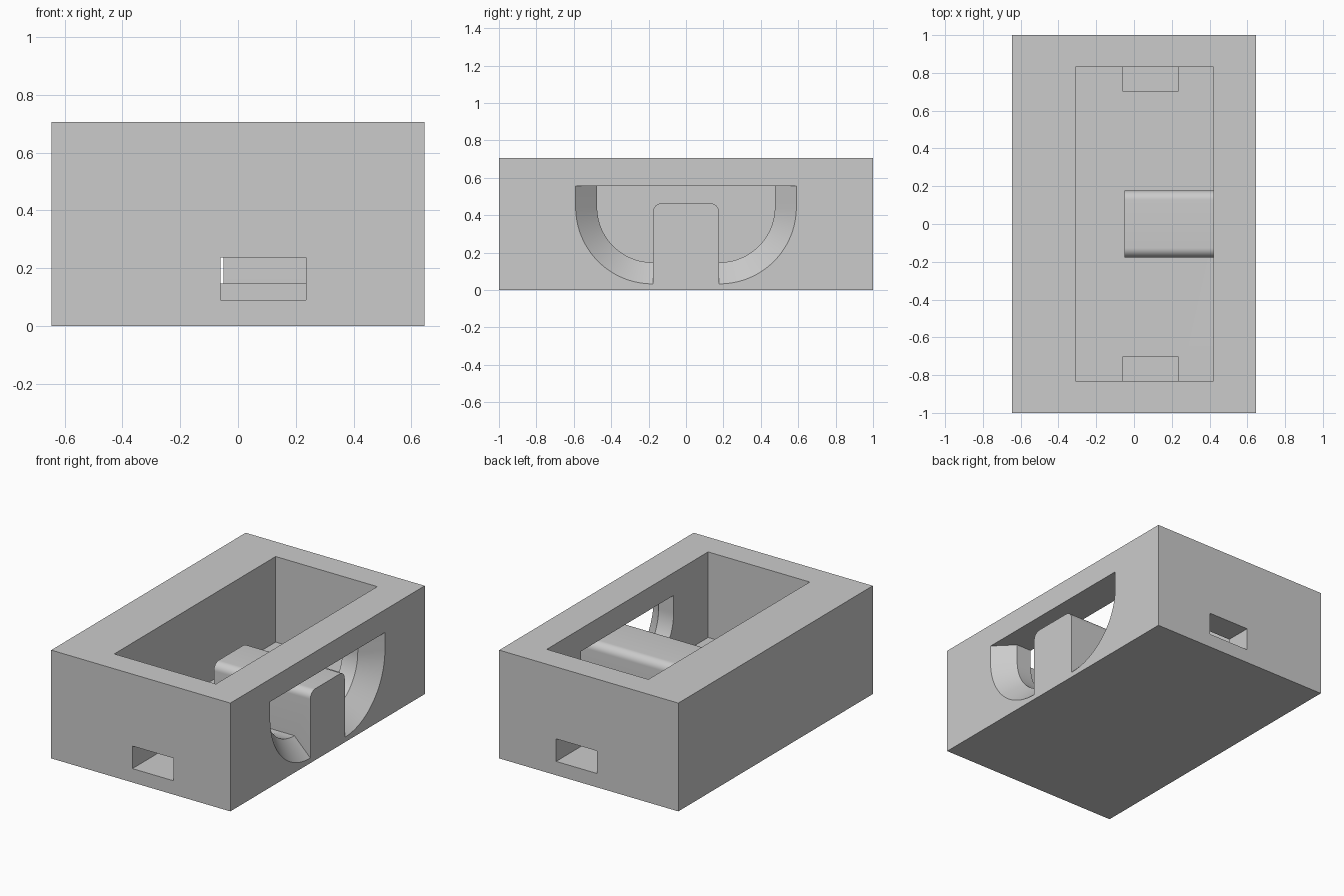
import bpy, bmesh, math

if "Cube" in bpy.data.objects:
    bpy.data.objects.remove(bpy.data.objects["Cube"])

grey = bpy.data.materials.new("light_grey")
grey.diffuse_color = (0.6, 0.6, 0.6, 1)
grey.use_nodes = True
grey.node_tree.nodes["Principled BSDF"].inputs["Base Color"].default_value = grey.diffuse_color


def loft(name, rings):
    """Closed solid through matching rings of points."""
    bm = bmesh.new()
    loops = [[bm.verts.new(p) for p in ring] for ring in rings]
    n = len(loops[0])
    for a, b in zip(loops, loops[1:]):
        for i in range(n):
            j = (i + 1) % n
            bm.faces.new((a[i], a[j], b[j], b[i]))
    bm.faces.new(loops[0])
    bm.faces.new(loops[-1])
    bmesh.ops.recalc_face_normals(bm, faces=bm.faces)
    me = bpy.data.meshes.new(name)
    bm.to_mesh(me)
    bm.free()
    me.materials.append(grey)
    ob = bpy.data.objects.new(name, me)
    bpy.context.collection.objects.link(ob)
    return ob


def box(name, x0, x1, y0, y1, z0, z1):
    ring = lambda z: [(x0, y0, z), (x1, y0, z), (x1, y1, z), (x0, y1, z)]
    return loft(name, [ring(z0), ring(z1)])


def boolean(target, tool, operation):
    mod = target.modifiers.new("cut", 'BOOLEAN')
    mod.operation = operation
    mod.solver = 'EXACT'
    mod.object = tool
    bpy.context.view_layer.objects.active = target
    bpy.ops.object.modifier_apply(modifier=mod.name)
    bpy.data.objects.remove(tool, do_unlink=True)


def arc(cy, cz, r, a0, a1, n):
    return [(cy + r * math.cos(math.radians(a0 + (a1 - a0) * i / n)),
             cz + r * math.sin(math.radians(a0 + (a1 - a0) * i / n)))
            for i in range(n + 1)]


# Outer housing and its main pocket
FLOOR = 0.148
body = box("housing", -0.645, 0.645, -1, 1, 0, 0.705)
pocket = box("pocket_cutter", -0.31, 0.422, -0.83, 0.83, FLOOR, 0.9)


# Side opening: U shape, straight inside and flared at 45 degrees outside
def u_ring(x, grow):
    r = 0.295 + grow
    cz = FLOOR + 0.295
    half = arc(0.18, cz, r, 0, -90, 28)
    pts = [(0.18 + r, 0.557)] + half
    pts += [(-y, z) for y, z in reversed(pts)]
    return [(x, y, z) for y, z in pts]


opening = loft("opening_cutter", [u_ring(0.38, 0), u_ring(0.53, 0), u_ring(0.67, 0.14)])
boolean(pocket, opening, 'UNION')

# Cable slots in both end walls, running into the floor
for s in (-1, 1):
    y0, y1 = sorted((s * 0.705, s * 1.1))
    boolean(pocket, box("slot_cutter", -0.06, 0.235, y0, y1, 0.09, 0.237), 'UNION')

# Central block with rounded top edges, left standing in the pocket
R = 0.05
side = arc(0.177 - R, 0.465 - R, R, 0, 90, 10)
profile = [(0.177, -0.1)] + side
profile += [(-y, z) for y, z in reversed(profile)]
block = loft("block_cutter", [[(x, y, z) for y, z in profile] for x in (-0.05, 0.8)])
boolean(pocket, block, 'DIFFERENCE')
boolean(body, pocket, 'DIFFERENCE')

# Smooth the curved walls, keep corners sharp
bpy.ops.object.select_all(action='DESELECT')
body.select_set(True)
bpy.context.view_layer.objects.active = body
bpy.ops.object.shade_smooth_by_angle(angle=math.radians(25))
